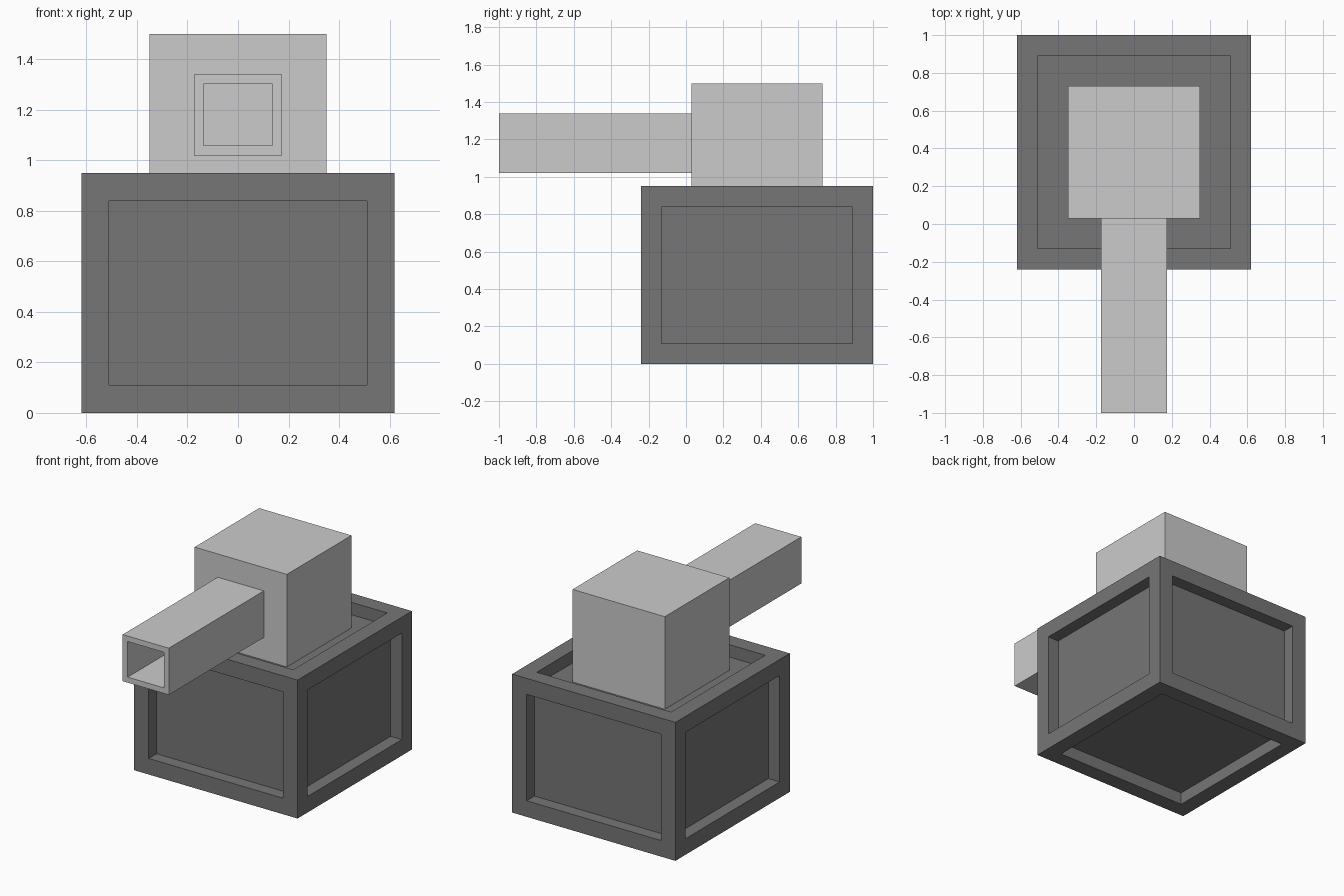
import bpy, bmesh
from mathutils import Vector

if "Cube" in bpy.data.objects:
    bpy.data.objects.remove(bpy.data.objects["Cube"])


def box(lo, hi):
    """bmesh box spanning two corners"""
    lo, hi = Vector(lo), Vector(hi)
    bm = bmesh.new()
    bmesh.ops.create_cube(bm, size=1)
    bmesh.ops.scale(bm, vec=hi - lo, verts=bm.verts)
    bmesh.ops.translate(bm, vec=(lo + hi) / 2, verts=bm.verts)
    bm.normal_update()
    return bm


def recess(bm, faces, border, depth):
    """inset each face, then push it straight inward"""
    bmesh.ops.inset_individual(bm, faces=faces, thickness=border, use_even_offset=True)
    for f in bmesh.ops.extrude_discrete_faces(bm, faces=faces)["faces"]:
        f.normal_update()
        bmesh.ops.translate(bm, vec=-f.normal * depth, verts=f.verts)
    bmesh.ops.recalc_face_normals(bm, faces=bm.faces)


def finish(name, bm, material=None):
    mesh = bpy.data.meshes.new(name)
    bm.to_mesh(mesh)
    bm.free()
    if material:
        mesh.materials.append(material)
    ob = bpy.data.objects.new(name, mesh)
    bpy.context.collection.objects.link(ob)
    return ob


dark = bpy.data.materials.new("dark_grey")
dark.diffuse_color = (0.18, 0.18, 0.18, 1)
dark.use_nodes = True
dark.node_tree.nodes["Principled BSDF"].inputs["Base Color"].default_value = dark.diffuse_color

# Crate base with a sunken panel on all six sides
bm = box((-0.62, -0.24, 0), (0.62, 1.0, 0.95))
recess(bm, bm.faces[:], 0.11, 0.085)
finish("base", bm, dark)

# Turret block standing on the sunken top panel
finish("turret", box((-0.35, 0.03, 0.865), (0.35, 0.73, 1.5)))

# Square barrel, hollow from the muzzle back to the turret
bm = box((-0.175, -1.0, 1.02), (0.175, 0.04, 1.34))
muzzle = [f for f in bm.faces if f.normal.y < -0.9]
recess(bm, muzzle, 0.038, 1.03)
finish("barrel", bm)
